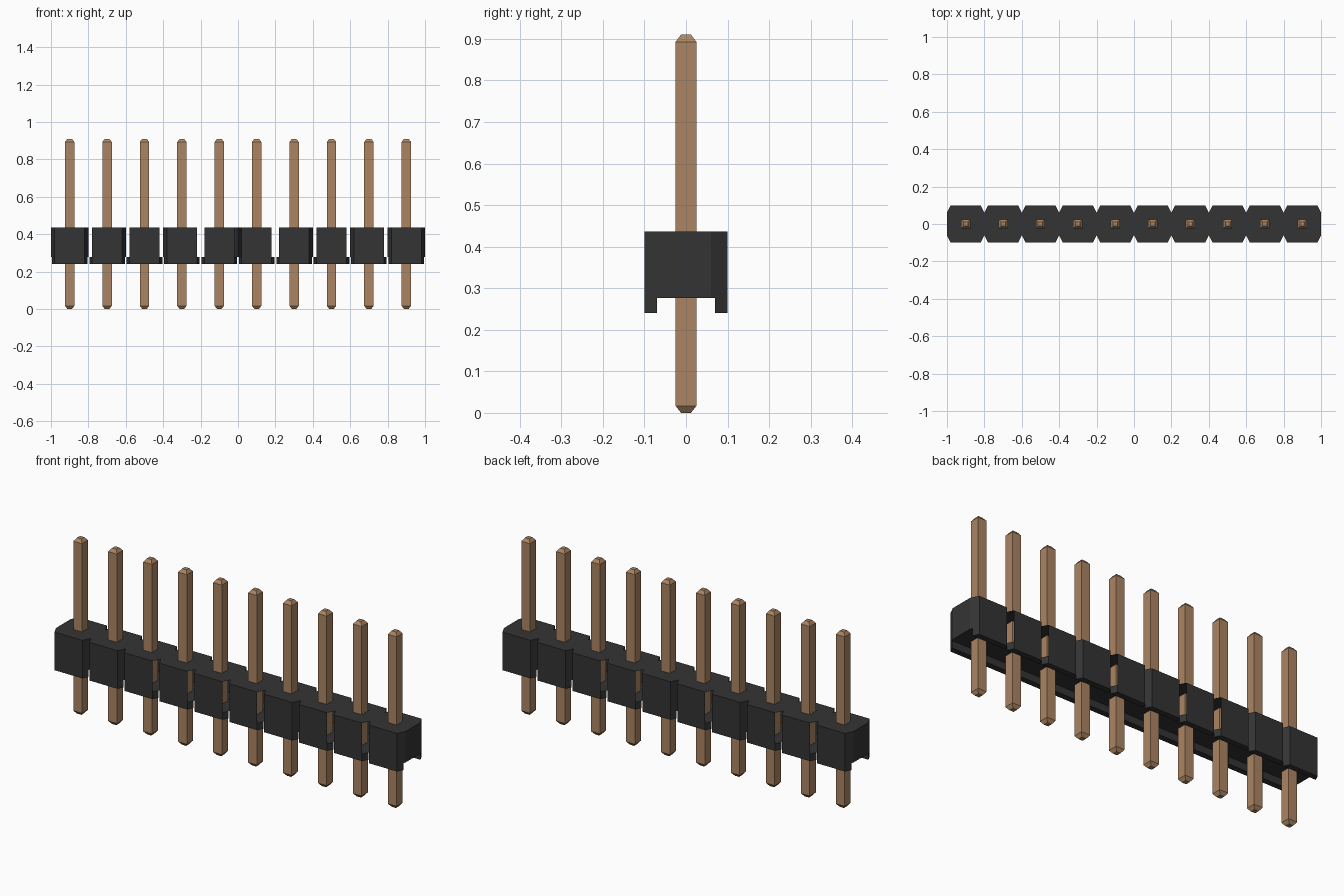
import bpy, bmesh

cube = bpy.data.objects.get("Cube")
if cube:
    bpy.data.objects.remove(cube, do_unlink=True)

COUNT, PITCH = 10, 0.2
FLAT, HALF = 0.08, 0.1            # half widths of a cell's flat face and of the whole cell
DEPTH, SHOULDER, LIP = 0.1, 0.06, 0.07
Z_FOOT, Z_LOW, Z_TOP = 0.24, 0.277, 0.437


def material(name, rgb):
    m = bpy.data.materials.new(name)
    m.use_nodes = True
    colour = (*rgb, 1)
    m.diffuse_color = colour
    bsdf = m.node_tree.nodes["Principled BSDF"]
    bsdf.inputs["Base Color"].default_value = colour
    bsdf.inputs["Roughness"].default_value = 0.6
    return m


def finish(bm, name, mat):
    mesh = bpy.data.meshes.new(name)
    bm.to_mesh(mesh)
    bm.free()
    mesh.materials.append(mat)
    ob = bpy.data.objects.new(name, mesh)
    bpy.context.collection.objects.link(ob)
    return ob


def prism(bm, outline, z0, z1, skip=()):
    """Upright prism from a counter-clockwise outline; skip lists open sides."""
    low = [bm.verts.new((x, y, z0)) for x, y in outline]
    top = [bm.verts.new((x, y, z1)) for x, y in outline]
    bm.faces.new(low[::-1])
    bm.faces.new(top)
    n = len(outline)
    for i in range(n):
        if i not in skip:
            j = (i + 1) % n
            bm.faces.new((low[i], low[j], top[j], top[i]))


black = material("black plastic", (0.034, 0.034, 0.034))
brass = material("brass", (0.41, 0.235, 0.125))

# Outline sides: 0 front, 1 front right, 2 right, 3 back right, 4 back, 5 back left, 6 left, 7 front left
OCTAGON = [(-FLAT, -DEPTH), (FLAT, -DEPTH), (HALF, -SHOULDER), (HALF, SHOULDER),
           (FLAT, DEPTH), (-FLAT, DEPTH), (-HALF, SHOULDER), (-HALF, -SHOULDER)]
LIP_X = FLAT + (HALF - FLAT) * (DEPTH - LIP) / (DEPTH - SHOULDER)
LIP_OUTLINE = [(-FLAT, -DEPTH), (FLAT, -DEPTH), (LIP_X, -LIP), (-LIP_X, -LIP)]

# Cells whose slanted corners are open on the left-hand (low x) and right-hand sides
OPEN_LOW_X = {1, 2, 4, 6, 7}
OPEN_HIGH_X = {2, 3, 5, 7, 8}

for i in range(COUNT):
    cx = (i - (COUNT - 1) / 2) * PITCH

    # Housing cell, hollow where it joins its neighbours
    skip = set()
    if i > 0:
        skip.add(6)
    if i < COUNT - 1:
        skip.add(2)
    if i in OPEN_LOW_X:
        skip |= {5, 7}
    if i in OPEN_HIGH_X:
        skip |= {1, 3}
    if i == 4:
        skip.add(1)
    if i == 5:
        skip.add(7)
    bm = bmesh.new()
    prism(bm, [(cx + x, y) for x, y in OCTAGON], Z_LOW, Z_TOP, skip)

    # Front and back feet below the cell
    prism(bm, [(cx + x, y) for x, y in LIP_OUTLINE], Z_FOOT, Z_LOW)
    prism(bm, [(cx - x, -y) for x, y in LIP_OUTLINE], Z_FOOT, Z_LOW)
    finish(bm, f"housing_cell_{i + 1}", black)

    # Square pin with tapered ends
    bm = bmesh.new()
    rings = []
    for z, r in ((0, 0.012), (0.017, 0.025), (0.893, 0.025), (0.91, 0.012)):
        rings.append([bm.verts.new((cx + sx * r, sy * r, z))
                      for sx, sy in ((-1, -1), (1, -1), (1, 1), (-1, 1))])
    bm.faces.new(rings[0][::-1])
    bm.faces.new(rings[-1])
    for a, b in zip(rings, rings[1:]):
        for k in range(4):
            j = (k + 1) % 4
            bm.faces.new((a[k], a[j], b[j], b[k]))
    finish(bm, f"pin_{i + 1}", brass)
